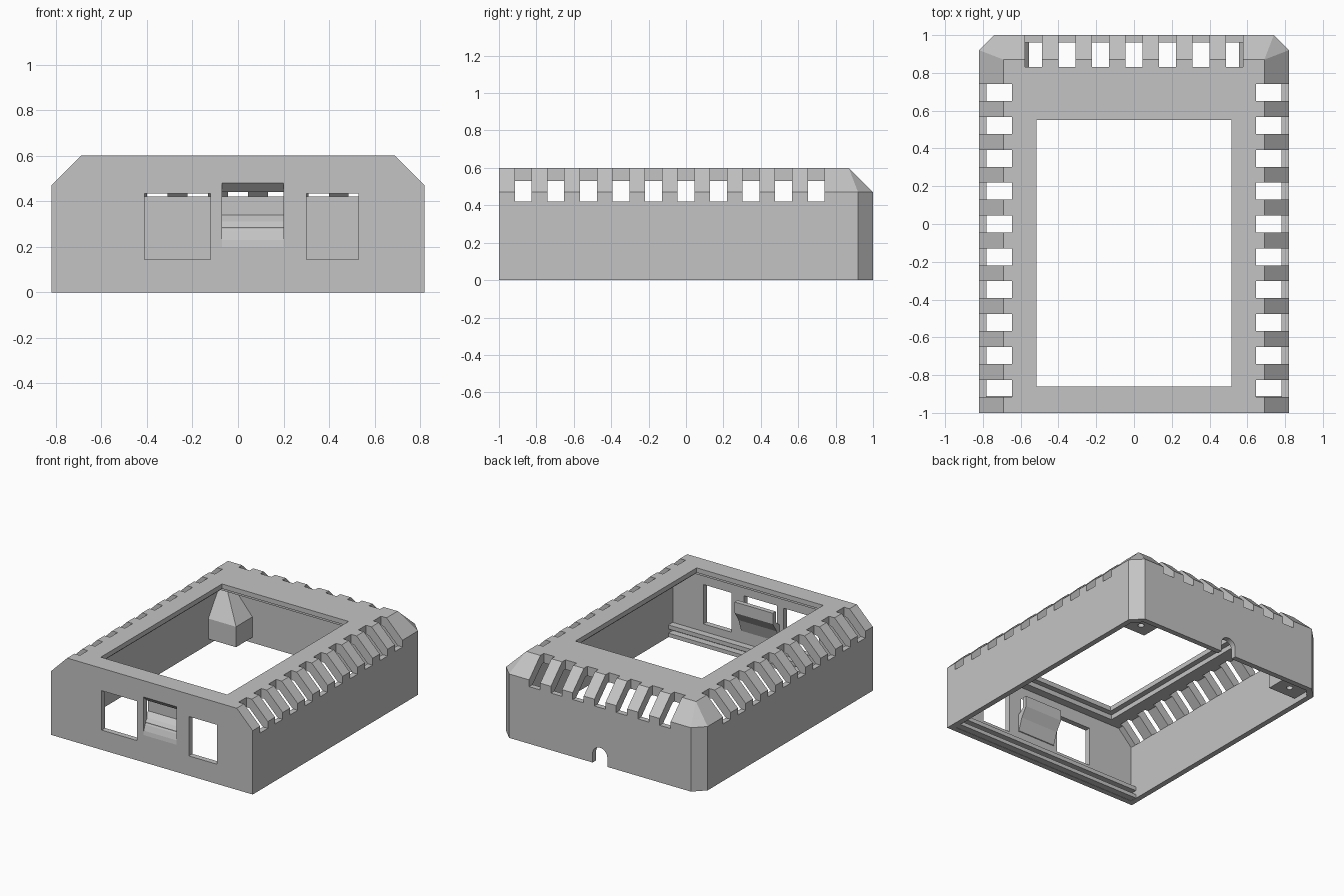
import bpy, bmesh, math
from mathutils import Matrix, Vector

cube = bpy.data.objects.get("Cube")
if cube:
    bpy.data.objects.remove(cube, do_unlink=True)

grey = bpy.data.materials.new("matte grey plastic")
grey.use_nodes = True
grey.diffuse_color = (0.55, 0.55, 0.55, 1)
bsdf = next(n for n in grey.node_tree.nodes if n.type == "BSDF_PRINCIPLED")
bsdf.inputs["Base Color"].default_value = grey.diffuse_color


def finish(name, bm, cutter=False):
    bmesh.ops.recalc_face_normals(bm, faces=bm.faces)
    mesh = bpy.data.meshes.new(name)
    bm.to_mesh(mesh)
    bm.free()
    mesh.materials.append(grey)
    obj = bpy.data.objects.new(name, mesh)
    bpy.context.scene.collection.objects.link(obj)
    if cutter:
        obj.hide_render = True
        obj.display_type = "WIRE"
    return obj


def add_box(bm, x, y, z):
    size = [b - a for a, b in (x, y, z)]
    mid = [(a + b) / 2 for a, b in (x, y, z)]
    bmesh.ops.create_cube(bm, size=1, matrix=Matrix.LocRotScale(Vector(mid), None, Vector(size)))


def boxes(name, items, cutter=False):
    bm = bmesh.new()
    for item in items:
        add_box(bm, *item)
    return finish(name, bm, cutter)


def hull(name, points, cutter=False):
    bm = bmesh.new()
    for p in points:
        bm.verts.new(p)
    bmesh.ops.convex_hull(bm, input=bm.verts)
    bmesh.ops.dissolve_limit(bm, angle_limit=0.01, verts=bm.verts, edges=bm.edges)
    return finish(name, bm, cutter)


def extrude_x(name, profile, x0, x1, cutter=False):
    bm = bmesh.new()
    face = bm.faces.new([bm.verts.new((x0, y, z)) for y, z in profile])
    new = bmesh.ops.extrude_face_region(bm, geom=[face])["geom"]
    bmesh.ops.translate(bm, vec=(x1 - x0, 0, 0),
                        verts=[v for v in new if isinstance(v, bmesh.types.BMVert)])
    return finish(name, bm, cutter)


def cylinder(name, radius, depth, loc, along_y=False):
    bm = bmesh.new()
    turn = Matrix.Rotation(math.pi / 2, 4, "X") if along_y else Matrix()
    bmesh.ops.create_cone(bm, cap_ends=True, segments=32, radius1=radius, radius2=radius,
                          depth=depth, matrix=Matrix.Translation(loc) @ turn)
    return finish(name, bm, True)


def cut(obj, *cutters):
    # Apply each cut, then drop its cutter
    for cutter in cutters:
        mod = obj.modifiers.new("cut", "BOOLEAN")
        mod.operation = "DIFFERENCE"
        mod.solver = "EXACT"
        mod.object = cutter
        bpy.context.view_layer.objects.active = obj
        bpy.ops.object.modifier_apply(modifier=mod.name)
        bpy.data.objects.remove(cutter, do_unlink=True)


def shell_points(w, front, back, corner, z0, z1, z2, slope):
    # Upright walls, clipped rear corners, sloped sides and rear at the top
    pts = []
    for s in (-1, 1):
        for z in (z0, z1):
            pts += [(s * w, front, z), (s * w, back - corner, z), (s * (w - corner), back, z)]
        pts += [(s * (w - slope), front, z2), (s * (w - slope), back - slope, z2)]
    return pts


# Hollow housing
housing = hull("housing", shell_points(0.82, -1, 1, 0.08, 0, 0.47, 0.6, 0.13))
cavity = hull("cavity_cutter", shell_points(0.78, -0.96, 0.96, 0.06, -0.1, 0.42, 0.53, 0.11), True)

# Screen opening with a stepped recess underneath
opening = boxes("opening_cutter", [((-0.515, 0.515), (-0.86, 0.55), (0.4, 0.7))], True)
recess = boxes("recess_cutter", [((-0.555, 0.555), (-0.9, 0.59), (0.4, 0.565))], True)

# Vent slots along both sides and the rear
vents = []
for i in range(10):
    y = -0.87 + 0.174 * i
    for x in ((-0.9, -0.645), (0.645, 0.9)):
        vents.append((x, (y - 0.045, y + 0.045), (0.42, 0.7)))
for i in range(-3, 4):
    x = 0.177 * i
    vents.append(((x - 0.045, x + 0.045), (0.83, 1.1), (0.42, 0.7)))
vent_cutter = boxes("vent_cutter", vents, True)

# Front windows
windows = boxes("window_cutter", [
    ((-0.41, -0.12), (-1.1, -0.93), (0.145, 0.435)),
    ((0.30, 0.53), (-1.1, -0.93), (0.145, 0.435))], True)

# Middle port with a curved finger scoop below and a sloped head
curve = [(-1.0, 0.2), (-0.995, 0.23), (-0.98, 0.27), (-0.955, 0.31), (-0.915, 0.34)]
port = extrude_x("port_cutter", [(-1.05, 0.2)] + curve +
                 [(-0.915, 0.44), (-0.96, 0.44), (-1.0, 0.48), (-1.05, 0.48)], -0.07, 0.2, True)

# Rear cable notch
notch_round = cylinder("notch_cutter", 0.06, 0.2, (0, 1, 0.065), True)
notch_base = boxes("notch_base_cutter", [((-0.06, 0.06), (0.9, 1.1), (-0.1, 0.065))], True)

cut(housing, cavity, recess, opening, vent_cutter, windows, port, notch_round, notch_base)

# Curved shelf behind the port
backing = [(-0.88, 0.42), (-0.88, 0.34), (-0.925, 0.27), (-0.955, 0.18), (-0.975, 0.17)]
scoop = extrude_x("port_scoop", [(-0.975, 0.285), (-0.955, 0.31), (-0.915, 0.34),
                                 (-0.915, 0.42)] + backing, -0.09, 0.22)

# Two rails forming a lid groove inside the front wall
boxes("lid_rails", [((-0.785, 0.785), (-0.97, -0.91), z) for z in ((0.002, 0.03), (0.06, 0.09))])

# Rear corner screw posts with tapered tops
for name, s in (("left", 1), ("right", -1)):
    pts = []
    for z in (0.04, 0.19):
        pts += [(s * x, y, z) for x, y in
                ((0.555, 0.77), (0.79, 0.77), (0.79, 0.915), (0.745, 0.965), (0.555, 0.965))]
    pts += [(s * x, y, 0.37) for x, y in
            ((0.71, 0.89), (0.79, 0.89), (0.79, 0.915), (0.745, 0.965), (0.71, 0.965))]
    post = hull(name + "_screw_post", pts)
    cut(post, cylinder("screw_hole_cutter", 0.022, 0.2, (s * 0.66, 0.86, 0.06)))
